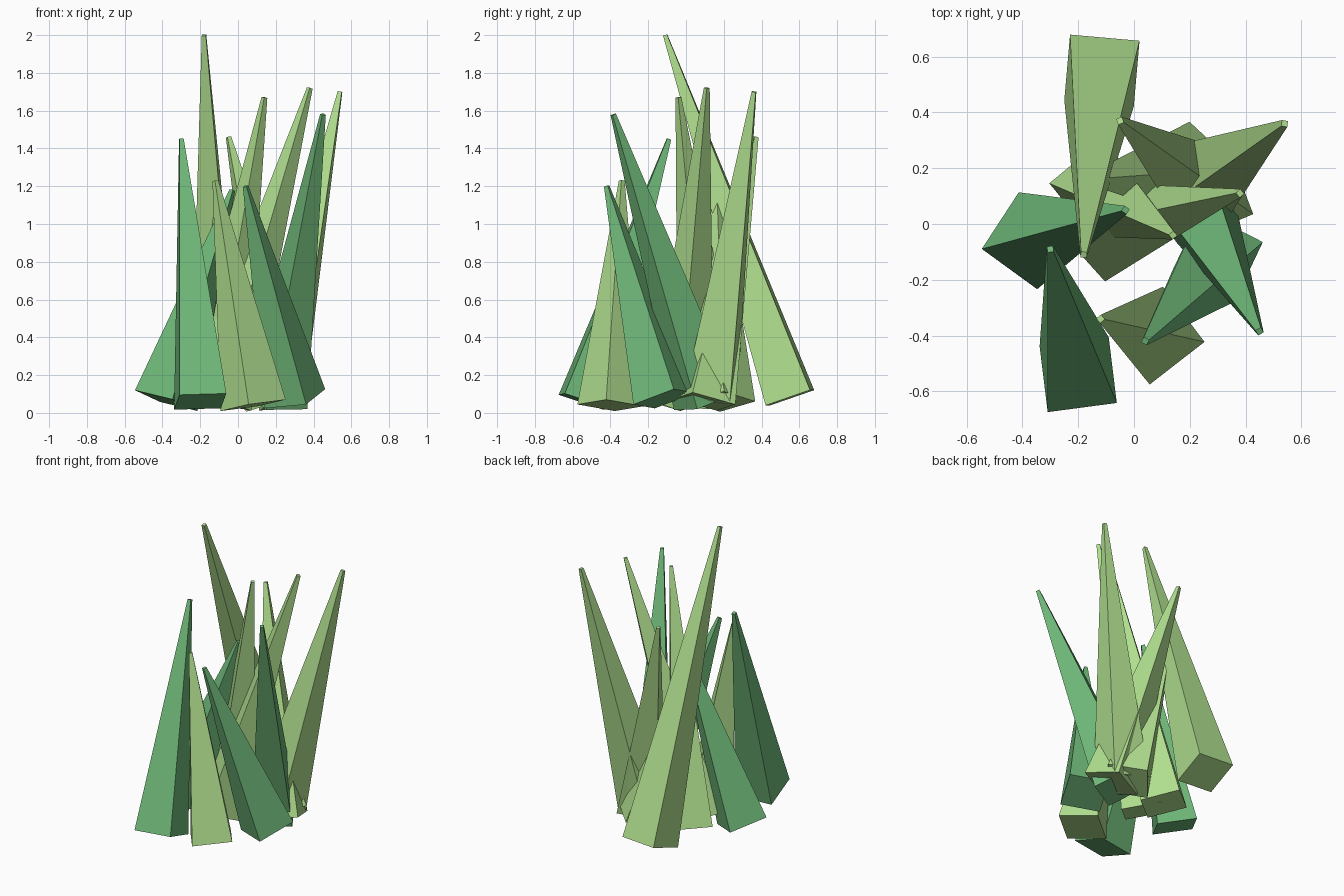
import bpy, bmesh
from math import radians, sin, cos, sqrt
from mathutils import Vector, Matrix

cube = bpy.data.objects.get("Cube")
if cube:
    bpy.data.objects.remove(cube, do_unlink=True)


def material(name, rgb):
    mat = bpy.data.materials.new(name)
    mat.use_nodes = True
    mat.diffuse_color = (*rgb, 1)
    mat.node_tree.nodes["Principled BSDF"].inputs["Base Color"].default_value = (*rgb, 1)
    return mat


LIGHT = material("light_green", (0.43, 0.73, 0.27))
DEEP = material("deep_green", (0.16, 0.48, 0.19))
BASE_WIDTH, TIP_WIDTH = 0.25, 0.022


def blade(name, base, tip, yaw, mat):
    """Square spike tapering from base centre to tip, with its base square to its axis."""
    base, tip = Vector(base), Vector(tip)
    axis = tip - base
    z = axis.normalized()
    side = Vector((cos(radians(yaw)), sin(radians(yaw)), 0))
    x = (side - z * side.dot(z)).normalized()
    y = z.cross(x)
    turn = Matrix((x, y, z)).transposed().to_4x4()
    place = Matrix.Translation((base + tip) / 2) @ turn @ Matrix.Rotation(radians(45), 4, 'Z')

    bm = bmesh.new()
    bmesh.ops.create_cone(bm, cap_ends=True, segments=4, radius1=BASE_WIDTH / sqrt(2),
                          radius2=TIP_WIDTH / sqrt(2), depth=axis.length, matrix=place)
    mesh = bpy.data.meshes.new(name)
    bm.to_mesh(mesh)
    bm.free()
    mesh.materials.append(mat)
    obj = bpy.data.objects.new(name, mesh)
    bpy.context.collection.objects.link(obj)


# Deep green blades
blade("blade_front_right", (-0.20, -0.54, 0.06), (-0.30, -0.09, 1.45), 7, DEEP)
blade("blade_right", (-0.38, -0.06, 0.065), (-0.03, 0.05, 1.18), 54, DEEP)
blade("blade_left", (0.30, -0.115, 0.075), (0.04, -0.42, 1.20), 63, DEEP)
blade("blade_left_tall", (0.20, 0.10, 0.06), (0.45, -0.385, 1.58), 30, DEEP)

# Light green blades
blade("blade_back_tallest", (-0.115, 0.55, 0.08), (-0.18, -0.11, 2.0), -5, LIGHT)
blade("blade_front", (0.08, -0.40, 0.04), (-0.12, -0.34, 1.23), 37, LIGHT)
blade("blade_back_left_tall", (0.21, 0.13, 0.09), (0.54, 0.36, 1.70), -8, LIGHT)
blade("blade_left_low", (0.27, 0.10, 0.06), (-0.05, 0.37, 1.46), 21, LIGHT)
blade("blade_back_left_low", (0.21, 0.19, 0.06), (-0.17, 0.16, 1.25), -40, LIGHT)
blade("blade_centre", (-0.13, 0.13, 0.05), (0.14, -0.04, 1.67), 39, LIGHT)
blade("blade_centre_tall", (-0.10, -0.03, 0.06), (0.38, 0.11, 1.72), 42, LIGHT)
